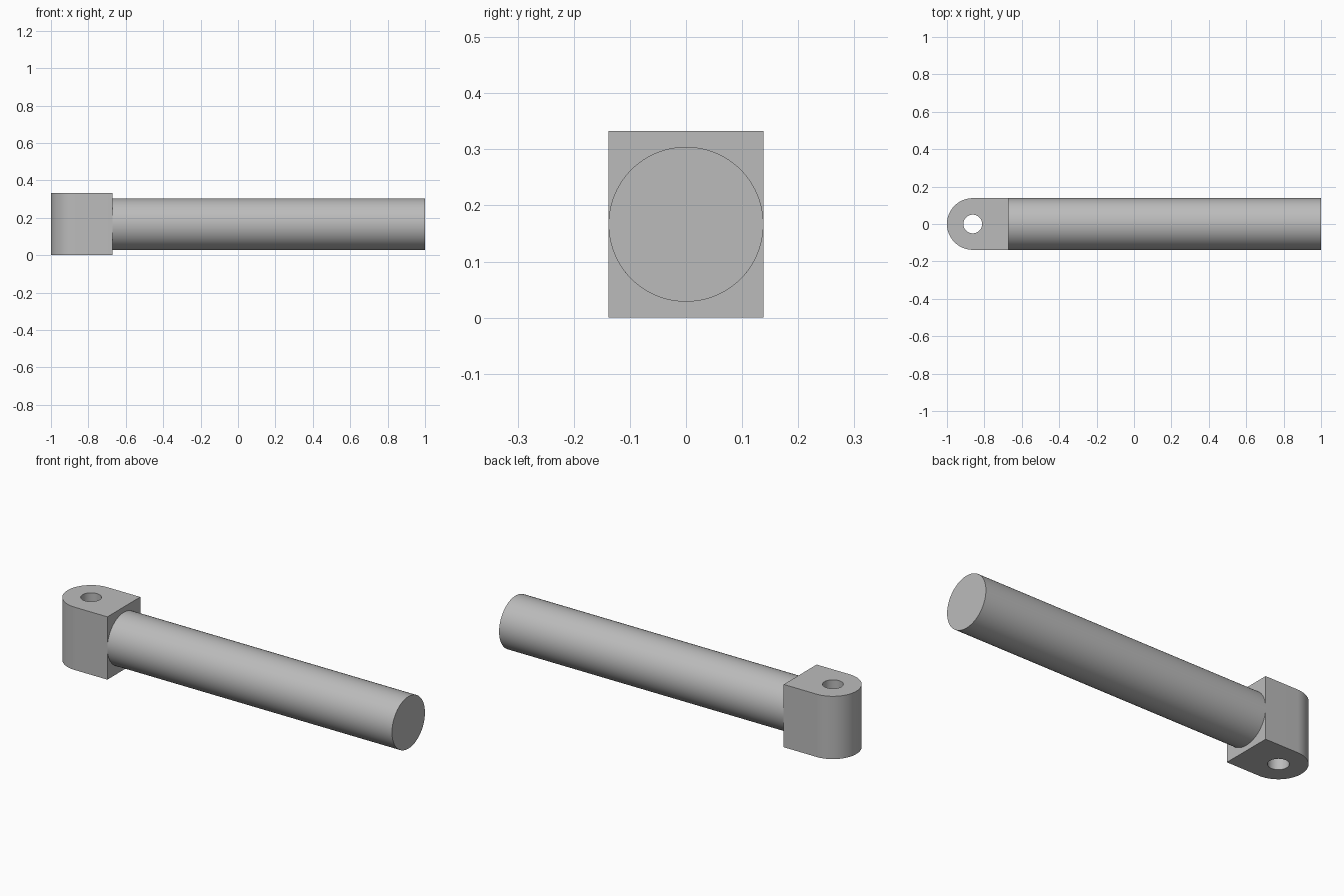
import bpy
import bmesh
from math import pi, cos, sin, radians
from mathutils import Matrix

RADIUS, HEIGHT = 0.138, 0.333
EYE_X, SHOULDER_X, END_X = -1 + RADIUS, -0.67, 1.0
HOLE_RADIUS = 0.05
SEGMENTS = 96

cube = bpy.data.objects.get("Cube")
if cube:
    bpy.data.objects.remove(cube, do_unlink=True)

steel = bpy.data.materials.new("grey_steel")
steel.use_nodes = True
GREY = (0.5, 0.5, 0.5, 1)
steel.diffuse_color = GREY
steel.node_tree.nodes["Principled BSDF"].inputs["Base Color"].default_value = GREY


def finish(name, bm):
    """Turn a bmesh into a shaded object."""
    bmesh.ops.recalc_face_normals(bm, faces=bm.faces)
    mesh = bpy.data.meshes.new(name)
    bm.to_mesh(mesh)
    bm.free()
    mesh.materials.append(steel)
    obj = bpy.data.objects.new(name, mesh)
    bpy.context.collection.objects.link(obj)
    bpy.ops.object.select_all(action="DESELECT")
    obj.select_set(True)
    bpy.context.view_layer.objects.active = obj
    bpy.ops.object.shade_smooth_by_angle(angle=radians(30))
    return obj


def arc(radius, start, sweep, steps):
    """Points on an arc about the pin axis."""
    angles = [start + sweep * i / steps for i in range(steps + 1)]
    return [(EYE_X + radius * cos(a), radius * sin(a), 0) for a in angles]


def add_loop(bm, points):
    verts = [bm.verts.new(p) for p in points]
    return [bm.edges.new((a, b)) for a, b in zip(verts, verts[1:] + verts[:1])]


# Eye block: rounded outline with a pin hole, extruded upward
bm = bmesh.new()
outline = arc(RADIUS, pi / 2, pi, SEGMENTS // 2)
outline += [(SHOULDER_X, -RADIUS, 0), (SHOULDER_X, RADIUS, 0)]
hole = arc(HOLE_RADIUS, 0, 2 * pi, SEGMENTS // 2)[:-1]
edges = add_loop(bm, outline) + add_loop(bm, hole)
bmesh.ops.triangle_fill(bm, edges=edges, use_beauty=True)
lid = bmesh.ops.extrude_face_region(bm, geom=bm.faces[:], use_keep_orig=True)
raised = [v for v in lid["geom"] if isinstance(v, bmesh.types.BMVert)]
bmesh.ops.translate(bm, verts=raised, vec=(0, 0, HEIGHT))
finish("eye_block", bm)

# Rod: cylinder lying along x, seated on the block's flat face
bm = bmesh.new()
placement = (Matrix.Translation(((SHOULDER_X + END_X) / 2, 0, HEIGHT / 2))
             @ Matrix.Rotation(pi / 2, 4, "Y"))
bmesh.ops.create_cone(bm, cap_ends=True, segments=SEGMENTS, radius1=RADIUS,
                      radius2=RADIUS, depth=END_X - SHOULDER_X, matrix=placement)
finish("rod", bm)
